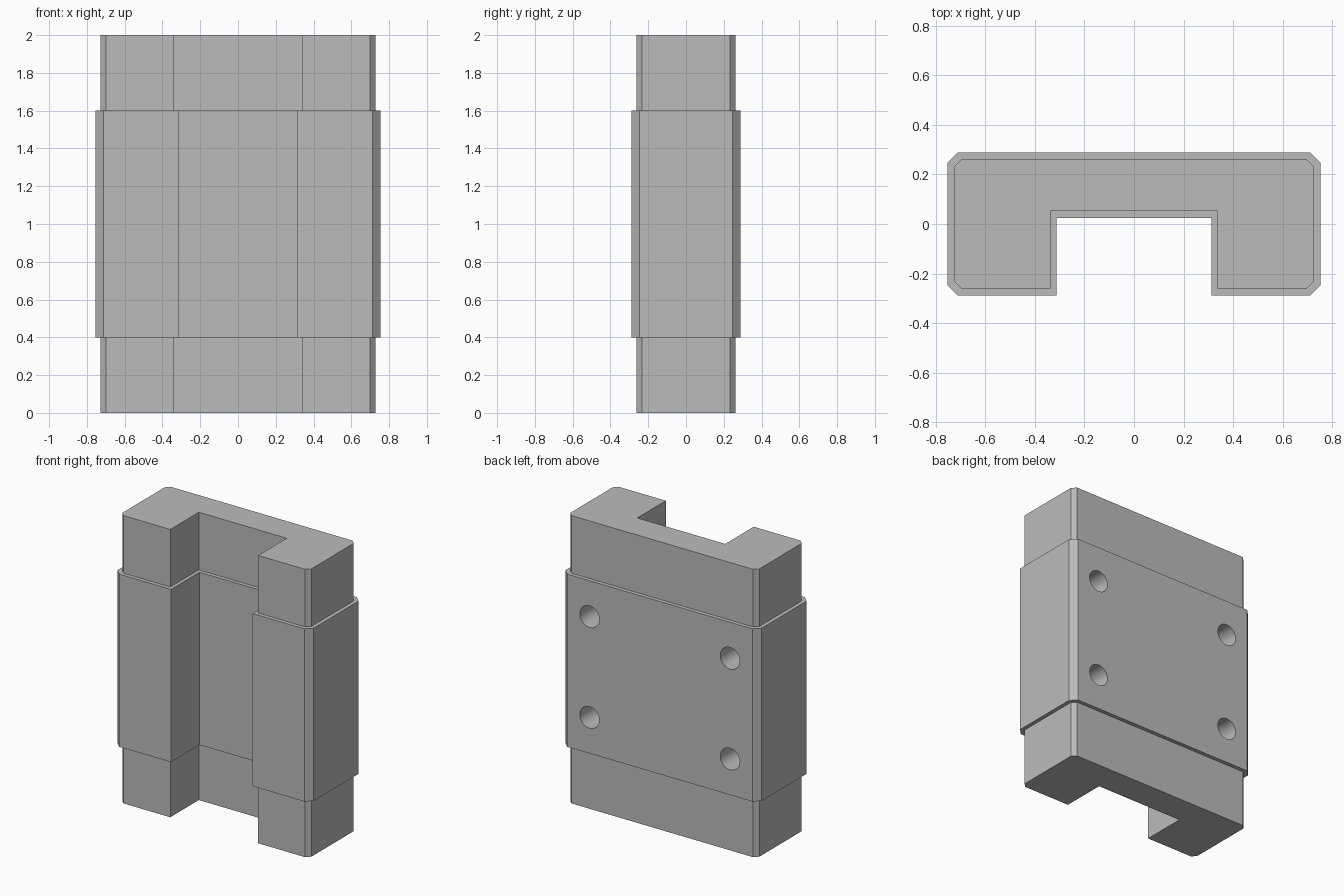
import bpy, bmesh, math
from mathutils import Matrix

default = bpy.data.objects.get("Cube")
if default:
    bpy.data.objects.remove(default)

grey = bpy.data.materials.new("plain grey")
grey.use_nodes = True
colour = (0.5, 0.5, 0.5, 1)
grey.diffuse_color = colour
grey.node_tree.nodes["Principled BSDF"].inputs["Base Color"].default_value = colour


def channel_profile(half_w, half_d, chamfer, slot_w, slot_y):
    """U-shaped outline, open to the front, with chamfered outer corners."""
    right = [(slot_w, slot_y), (slot_w, -half_d),
             (half_w - chamfer, -half_d), (half_w, chamfer - half_d),
             (half_w, half_d - chamfer), (half_w - chamfer, half_d)]
    return right + [(-x, y) for x, y in reversed(right)]


def new_object(name, bm):
    bmesh.ops.recalc_face_normals(bm, faces=bm.faces)
    mesh = bpy.data.meshes.new(name)
    bm.to_mesh(mesh)
    bm.free()
    mesh.materials.append(grey)
    obj = bpy.data.objects.new(name, mesh)
    bpy.context.collection.objects.link(obj)
    return obj


# Channel body: narrow ends and a thicker middle sleeve as one stepped shell
narrow = channel_profile(0.727, 0.261, 0.029, 0.338, 0.052)
wide = channel_profile(0.754, 0.288, 0.042, 0.313, 0.025)
levels = [(0, narrow), (0.4, narrow), (0.4, wide),
          (1.6, wide), (1.6, narrow), (2, narrow)]
bm = bmesh.new()
rings = [[bm.verts.new((x, y, z)) for x, y in outline] for z, outline in levels]
for low, high in zip(rings, rings[1:]):
    for i in range(len(low)):
        j = (i + 1) % len(low)
        bm.faces.new((low[i], low[j], high[j], high[i]))
bm.faces.new(rings[0])
bm.faces.new(rings[-1])
body = new_object("channel_body", bm)

# Four blind bolt holes in the back
bm = bmesh.new()
depth = 0.35
for x in (-0.54, 0.54):
    for z in (0.65, 1.35):
        place = Matrix.Translation((x, 0.288, z)) @ Matrix.Rotation(math.pi / 2, 4, "X")
        bmesh.ops.create_cone(bm, cap_ends=True, segments=48, radius1=0.075,
                              radius2=0.075, depth=depth * 2, matrix=place)
cutter = new_object("bolt_hole_cutter", bm)
cutter.hide_render = True

cut = body.modifiers.new("bolt holes", "BOOLEAN")
cut.operation = "DIFFERENCE"
cut.solver = "EXACT"
cut.object = cutter
bpy.ops.object.select_all(action="DESELECT")
body.select_set(True)
bpy.context.view_layer.objects.active = body
bpy.ops.object.modifier_apply(modifier=cut.name)
bpy.data.objects.remove(cutter)

# Smooth hole walls, crisp body edges
bpy.ops.object.shade_smooth_by_angle(angle=math.radians(30))
